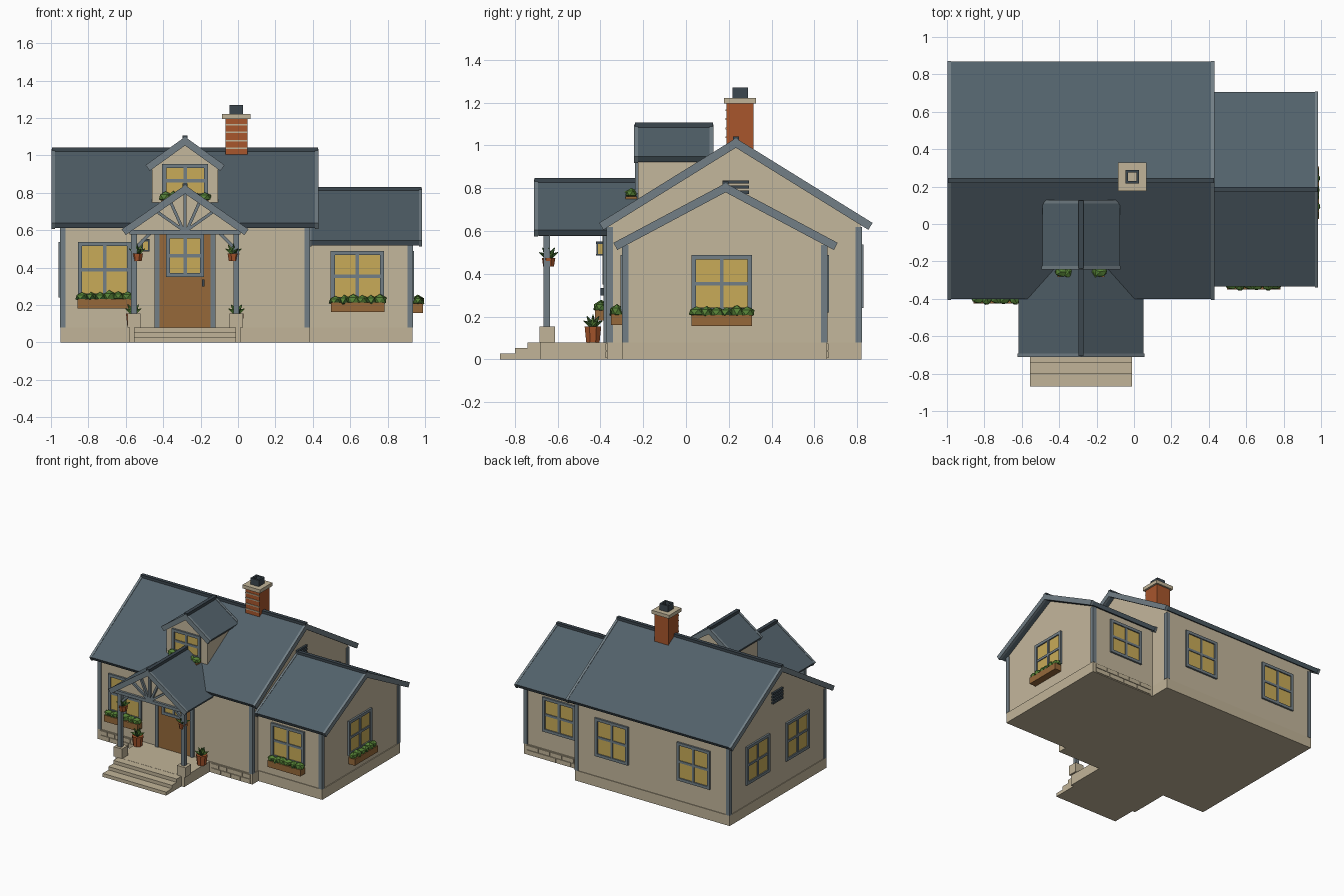
import bpy, bmesh, math, random
from mathutils import Matrix, Vector

if "Cube" in bpy.data.objects:
    bpy.data.objects.remove(bpy.data.objects["Cube"])

random.seed(4)


def material(name, r, g, b):
    m = bpy.data.materials.new(name)
    m.diffuse_color = [((c / 255 + 0.055) / 1.055) ** 2.4 for c in (r, g, b)] + [1]
    m.use_nodes = True
    m.node_tree.nodes["Principled BSDF"].inputs["Base Color"].default_value = m.diffuse_color
    return m


WALL = material("plaster tan", 196, 183, 156)
STONE = material("stone tan", 193, 180, 152)
TRIM = material("trim grey", 114, 127, 134)
ROOF = material("roof slate", 82, 97, 106)
DARK = material("dark slate", 60, 71, 79)
GLASS = material("warm glass", 200, 171, 88)
WOOD = material("brown wood", 150, 105, 58)
BRICK = material("red brick", 168, 86, 44)
LEAF = material("leaf green", 86, 130, 54)
LEAF2 = material("deep leaf green", 52, 88, 42)


def finish(name, bm, mats, M=Matrix()):
    bm.transform(M)
    bmesh.ops.recalc_face_normals(bm, faces=bm.faces)
    me = bpy.data.meshes.new(name)
    bm.to_mesh(me)
    bm.free()
    for m in mats:
        me.materials.append(m)
    ob = bpy.data.objects.new(name, me)
    bpy.context.collection.objects.link(ob)
    return ob


def boxes(name, mat, items, M=Matrix()):
    """items: (x0, x1, y0, y1, z0, z1)"""
    bm = bmesh.new()
    for x0, x1, y0, y1, z0, z1 in items:
        T = Matrix.Translation(((x0 + x1) / 2, (y0 + y1) / 2, (z0 + z1) / 2))
        bmesh.ops.create_cube(bm, size=1, matrix=T @ Matrix.Diagonal((x1 - x0, y1 - y0, z1 - z0, 1)))
    return finish(name, bm, [mat], M)


def prism(name, mat, pts, axis, a0, a1):
    """Extrude a (u, z) profile along the x or y axis."""
    bm = bmesh.new()
    place = (lambda u, z, a: (a, u, z)) if axis == 'x' else (lambda u, z, a: (u, a, z))
    A = [bm.verts.new(place(u, z, a0)) for u, z in pts]
    B = [bm.verts.new(place(u, z, a1)) for u, z in pts]
    bm.faces.new(A)
    bm.faces.new(B[::-1])
    for i in range(len(pts)):
        j = (i + 1) % len(pts)
        bm.faces.new((A[i], B[i], B[j], A[j]))
    return finish(name, bm, [mat])


def beams(name, mat, segs, w, y, depth):
    """Slanted bars in the xz plane, from (x, z) to (x, z)."""
    bm = bmesh.new()
    for (x0, z0), (x1, z1) in segs:
        d = Vector((x1 - x0, 0, z1 - z0))
        T = Matrix.Translation(((x0 + x1) / 2, y, (z0 + z1) / 2))
        R = Matrix.Rotation(-math.atan2(d.z, d.x), 4, 'Y')
        bmesh.ops.create_cube(bm, size=1, matrix=T @ R @ Matrix.Diagonal((d.length, depth, w, 1)))
    return finish(name, bm, [mat])


def chevron(c, d, zr, ze, t):
    th = math.atan2(zr - ze, d)
    s, k = t * math.sin(th), t * math.cos(th)
    return [(c - d, ze), (c, zr), (c + d, ze), (c + d - s, ze - k),
            (c, zr - t / math.cos(th)), (c - d + s, ze - k)]


def roof(name, axis, c, d, zr, ze, a0, a1):
    prism(name + "_roof", ROOF, chevron(c, d, zr, ze, 0.03), axis, a0 + 0.01, a1 - 0.01)
    rake = chevron(c, d + 0.004, zr + 0.004, ze, 0.038)
    prism(name + "_rake_board_a", TRIM, rake, axis, a0, a0 + 0.018)
    prism(name + "_rake_board_b", TRIM, rake, axis, a1 - 0.018, a1)
    cap = [(c - 0.014, zr - 0.02), (c - 0.014, zr + 0.012), (c + 0.014, zr + 0.012), (c + 0.014, zr - 0.02)]
    prism(name + "_ridge_cap", DARK, cap, axis, a0 + 0.003, a1 - 0.003)


def body(name, axis, u0, u1, zb, zr, slope, a0, a1):
    c, top = (u0 + u1) / 2, zr - 0.03
    e = top - slope * (u1 - u0) / 2
    prism(name, WALL, [(u0, zb), (u0, e), (c, top), (u1, e), (u1, zb)], axis, a0, a1)


def facing(x, y, turn):
    return Matrix.Translation((x, y, 0)) @ Matrix.Rotation(math.radians(turn), 4, 'Z')


def window(name, M, w, z0, z1):
    h, f, zm = w / 2, 0.022, (z0 + z1) / 2
    boxes(name + "_glass", GLASS, [(-h + 0.01, h - 0.01, -0.005, 0.004, z0 + 0.01, z1 - 0.01)], M)
    boxes(name + "_frame", TRIM, [
        (-h, -h + f, -0.014, 0.01, z0, z1), (h - f, h, -0.014, 0.01, z0, z1),
        (-h, h, -0.014, 0.01, z0, z0 + f), (-h, h, -0.014, 0.01, z1 - f, z1),
        (-0.009, 0.009, -0.011, 0.01, z0, z1), (-h, h, -0.011, 0.01, zm - 0.009, zm + 0.009)], M)


def flower_box(name, M, w, z, depth=0.055):
    boxes(name, WOOD, [(-w / 2, w / 2, -depth, 0, z - 0.05, z)], M)
    bm = bmesh.new()
    n = round(w / 0.045)
    for i in range(n):
        x = (i + 0.5) / n * w - w / 2
        T = Matrix.Translation((x, -depth / 2, z + 0.012 + random.uniform(-.004, .004)))
        S = Matrix.Diagonal((0.04, 0.03, random.uniform(0.025, 0.034), 1))
        r = bmesh.ops.create_icosphere(bm, subdivisions=1, radius=1, matrix=T @ Matrix.Rotation(i * 1.3, 4, 'Z') @ S)
        for f in {f for v in r['verts'] for f in v.link_faces}:
            f.material_index = int(f.calc_center_median().z < z + 0.008)
    finish(name + "_plants", bm, [LEAF, LEAF2], M)


def pot_plant(name, x, y, z, r, h):
    """Tapered square pot with a spiky plant."""
    bm = bmesh.new()
    T = Matrix.Translation((x, y, z + h / 2)) @ Matrix.Rotation(math.pi / 8, 4, 'Z')
    bmesh.ops.create_cone(bm, cap_ends=True, segments=8, radius1=r * 0.8, radius2=r, depth=h, matrix=T)
    finish(name, bm, [BRICK])
    bm = bmesh.new()
    for i in range(11):
        tilt = 0 if i == 0 else (0.55 if i < 5 else 1.1)
        M = (Matrix.Translation((x, y, z + h)) @ Matrix.Rotation(i * 1.57 + (0.5 if i > 4 else 0), 4, 'Z')
             @ Matrix.Rotation(tilt, 4, 'Y') @ Matrix.Translation((0, 0, 0.025)))
        c = bmesh.ops.create_cone(bm, cap_ends=True, segments=5, radius1=0.019, radius2=0.002, depth=0.06, matrix=M)
        for f in {f for v in c['verts'] for f in v.link_faces}:
            f.material_index = i % 2
    finish(name + "_plant", bm, [LEAF, LEAF2])


# House bodies and foundations
body("main_walls", 'x', -0.365, 0.815, 0.05, 1.03, 0.617, -0.945, 0.378)
body("wing_walls", 'x', -0.292, 0.655, 0.05, 0.82, 0.53, 0.36, 0.928)
boxes("foundation", STONE, [(-0.95, 0.383, -0.37, 0.82, 0, 0.08), (0.36, 0.934, -0.297, 0.66, 0, 0.08)])
blocks = []
for x0, x1, y in ((-0.93, -0.6, -0.372), (0.03, 0.37, -0.372), (0.4, 0.91, 0.662)):
    for row in range(2):
        n = 4 + row
        s = (x1 - x0) / n
        blocks += [(x0 + i * s + 0.003, x0 + (i + 1) * s - 0.003, y - 0.004, y + 0.004,
                    0.006 + row * 0.036, 0.038 + row * 0.036) for i in range(n)]
boxes("foundation_blocks", STONE, blocks)

# Roofs
roof("main", 'x', 0.233, 0.635, 1.03, 0.638, -0.997, 0.43)
roof("wing", 'x', 0.185, 0.52, 0.82, 0.545, 0.375, 0.985)
roof("porch", 'y', -0.283, 0.335, 0.837, 0.605, -0.71, -0.08)
roof("dormer", 'y', -0.283, 0.207, 1.095, 0.948, -0.242, 0.128)

# Corner boards
boards = []
for x0, x1, y0, y1, top in ((-0.952, 0.385, -0.372, 0.822, 0.62), (None, 0.935, -0.299, 0.662, 0.535)):
    for y in (y0, y1 - 0.03):
        boards.append((x1 - 0.03, x1, y, y + 0.03, 0.08, top))
        if x0:
            boards.append((x0, x0 + 0.03, y, y + 0.03, 0.08, top))
boxes("corner_boards", TRIM, boards)

# Windows and flower boxes
window("front_window", facing(-0.713, -0.365, 0), 0.285, 0.24, 0.537)
flower_box("front_flower_box", facing(-0.713, -0.37, 0), 0.29, 0.232)
window("wing_front_window", facing(0.638, -0.292, 0), 0.285, 0.22, 0.488)
flower_box("wing_front_flower_box", facing(0.64, -0.295, 0), 0.285, 0.212)
window("wing_side_window", facing(0.928, 0.167, 90), 0.283, 0.22, 0.488)
flower_box("wing_side_flower_box", facing(0.934, 0.167, 90), 0.283, 0.207)
window("wing_back_window", facing(0.63, 0.655, 180), 0.285, 0.22, 0.488)
for i, x in enumerate((-0.64, 0.065)):
    window(f"back_window_{i}", facing(x, 0.815, 180), 0.285, 0.24, 0.537)
for i, y in enumerate((-0.015, 0.475)):
    window(f"left_window_{i}", facing(-0.945, y, -90), 0.285, 0.24, 0.537)

# Gable vents
slats = [(-0.062, 0.062, -0.015, 0.005, 0.75 + i * 0.024, 0.765 + i * 0.024) for i in range(4)]
boxes("left_gable_vent", DARK, slats, facing(-0.945, 0.233, -90))
boxes("right_gable_vent", DARK, slats, facing(0.378, 0.233, 90))

# Dormer
body("dormer_walls", 'y', -0.46, -0.106, 0.68, 1.095, 0.71, -0.225, 0.115)
window("dormer_window", facing(-0.283, -0.225, 0), 0.245, 0.775, 0.955)
flower_box("dormer_flower_box", facing(-0.283, -0.228, 0), 0.25, 0.762)

# Chimney
boxes("chimney", BRICK, [(-0.068, 0.052, 0.19, 0.315, 0.9, 1.2)])
boxes("chimney_mortar", STONE, [(-0.068, 0.052, 0.185, 0.192, z, z + 0.008) for z in (1.035, 1.075, 1.12, 1.16)])
boxes("chimney_cap", STONE, [(-0.085, 0.066, 0.177, 0.328, 1.195, 1.222)])
boxes("chimney_pot", DARK, [(-0.046, -0.032, 0.217, 0.29, 1.22, 1.27), (0.013, 0.027, 0.217, 0.29, 1.22, 1.27),
                            (-0.032, 0.013, 0.217, 0.231, 1.22, 1.27), (-0.032, 0.013, 0.276, 0.29, 1.22, 1.27)])

# Door
D = facing(-0.283, -0.365, 0)
boxes("door", WOOD, [(-0.137, 0.137, -0.012, 0.01, 0.08, 0.59)], D)
boxes("door_frame", TRIM, [(-0.163, -0.137, -0.02, 0.01, 0.08, 0.615), (0.137, 0.163, -0.02, 0.01, 0.08, 0.615),
                           (-0.163, 0.163, -0.02, 0.01, 0.59, 0.615)], D)
window("door_window", facing(-0.283, -0.377, 0), 0.205, 0.35, 0.577)
boxes("door_handle", DARK, [(0.09, 0.103, -0.035, -0.01, 0.3, 0.335)], D)

# Porch lantern
boxes("lantern_frame", DARK, [(-0.515, -0.473, -0.42, -0.378, 0.54, 0.552), (-0.515, -0.473, -0.42, -0.378, 0.485, 0.493),
                              (-0.5, -0.488, -0.385, -0.36, 0.5, 0.545)]
      + [(x, x + 0.007, y, y + 0.007, 0.485, 0.55) for x in (-0.514, -0.481) for y in (-0.419, -0.386)])
boxes("lantern_glass", GLASS, [(-0.509, -0.479, -0.414, -0.384, 0.49, 0.545)])

# Porch floor and steps
boxes("porch_floor", STONE, [(-0.58, 0.013, -0.68, -0.36, 0, 0.08)])
boxes("steps", STONE, [(-0.557, -0.01, y, -0.675, 0, z) for y, z in ((-0.87, 0.027), (-0.8, 0.053), (-0.74, 0.079))])

# Porch posts, beams and gable truss
posts = (-0.556, -0.01)
boxes("post_bases", STONE, [(x - 0.036, x + 0.036, -0.685, -0.613, 0.08, 0.155) for x in posts])
boxes("porch_posts", TRIM, [(x - 0.015, x + 0.015, -0.665, -0.635, 0.15, 0.6) for x in posts])
boxes("porch_beams", TRIM, [(-0.58, 0.014, -0.69, -0.64, 0.578, 0.602)]
      + [(x - 0.015, x + 0.015, -0.65, -0.36, 0.578, 0.602) for x in posts])
prism("porch_gable", WALL, [(-0.57, 0.595), (-0.283, 0.8), (0.004, 0.595)], 'y', -0.672, -0.65)
C = -0.283
beams("gable_struts", TRIM, [((C, 0.6), (C, 0.8))]
      + [((C + s * 0.01, 0.6), (C + s * x, z)) for s in (-1, 1) for x, z in ((0.075, 0.745), (0.145, 0.695))], 0.016, -0.68, 0.02)
beams("porch_brackets", TRIM, [((C + s * 0.268, 0.5), (C + s * 0.185, 0.585)) for s in (-1, 1)], 0.018, -0.65, 0.02)

# Potted plants and baskets
for i, x in enumerate((-0.56, -0.008)):
    pot_plant(f"porch_pot_{i}", x, -0.435, 0.08, 0.042, 0.075)
for i, x in enumerate((-0.54, -0.024)):
    pot_plant(f"post_basket_{i}", x, -0.642, 0.435, 0.034, 0.04)
